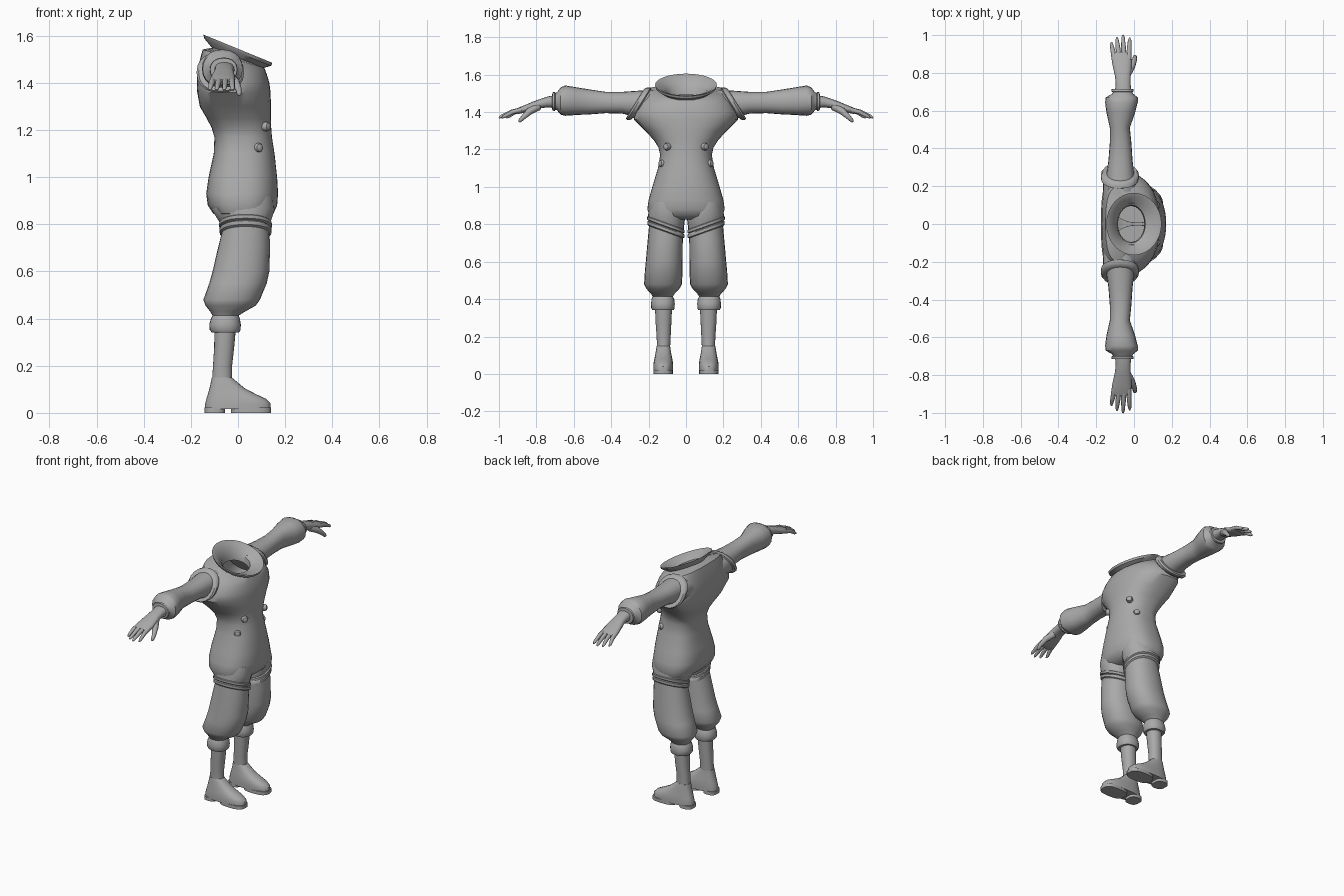
import bpy, bmesh, math
from mathutils import Vector

grey = bpy.data.materials.new("cloth_grey")
grey.diffuse_color = (0.4, 0.4, 0.4, 1)


def spow(v, e):
    return math.copysign(abs(v) ** e, v)


def section(c, u, v, p=2.0, n=24):
    """Closed superellipse around c with half axes u and v."""
    c, u, v = Vector(c), Vector(u), Vector(v)
    out = []
    for i in range(n):
        a = 2 * math.pi * i / n
        out.append(c + u * spow(math.cos(a), 2 / p) + v * spow(math.sin(a), 2 / p))
    return out


def flat(z, x0, x1, y0, y1, ty=0, tx=0, p=2.2, n=24):
    """Level section given by its extents, optionally tilted along y or x."""
    u, v = (x1 - x0) / 2, (y1 - y0) / 2
    return section(((x0 + x1) / 2, (y0 + y1) / 2, z + tx * (x0 + x1) / 2),
                   (u, 0, tx * u), (0, v, ty * v), p, n)


def upright(y, x0, x1, z0, z1, lean=0, p=2.2, n=20):
    """Section across an arm given by its extents."""
    u, v = (x1 - x0) / 2, (z1 - z0) / 2
    return section(((x0 + x1) / 2, y, (z0 + z1) / 2), (u, 0, 0), (0, lean * v, v), p, n)


def loft(name, rings, caps=(True, True), mirror=False, angle=40):
    bm = bmesh.new()
    vs = [[bm.verts.new(p) for p in r] for r in rings]
    n = len(rings[0])
    for a, b in zip(vs, vs[1:]):
        for i in range(n):
            j = (i + 1) % n
            bm.faces.new((a[i], a[j], b[j], b[i]))
    if caps[0]:
        bm.faces.new(vs[0][::-1])
    if caps[1]:
        bm.faces.new(vs[-1])
    bmesh.ops.recalc_face_normals(bm, faces=bm.faces)
    me = bpy.data.meshes.new(name)
    bm.to_mesh(me)
    bm.free()
    me.shade_smooth()
    me.set_sharp_from_angle(angle=math.radians(angle))
    me.materials.append(grey)
    ob = bpy.data.objects.new(name, me)
    bpy.context.collection.objects.link(ob)
    if mirror:
        m = ob.modifiers.new("mirror", "MIRROR")
        m.use_axis = (False, True, False)
        m.use_mirror_merge = False
    return ob


def tube(name, pts, radii, n=10):
    """Round finger-like tube along a path."""
    pts = [Vector(p) for p in pts]
    rings = []
    for i, p in enumerate(pts):
        d = (pts[min(i + 1, len(pts) - 1)] - pts[max(i - 1, 0)]).normalized()
        u = d.cross(Vector((0, 0, 1))).normalized()
        rings.append(section(p, u * radii[i], u.cross(d) * radii[i], 2, n))
    return loft(name, rings, mirror=True, angle=60)


# Torso: each row is height, back, front, x of the widest point, half width, tilt
def torso_ring(z, xb, xf, xs, w, t=0, n=40):
    out = []
    for i in range(n):
        a = 2 * math.pi * i / n
        c, s = math.cos(a), math.sin(a)
        e = 2 / 2.3 if c > 0 else 2 / 2.8
        x = xs + spow(c, e) * ((xf - xs) if c > 0 else (xs - xb))
        out.append(Vector((x, w * spow(s, e), z + t * x)))
    return out


loft("torso", [torso_ring(*r) for r in (
    (0.825, -0.06, 0.11, 0.02, 0.13), (0.845, -0.105, 0.15, 0.02, 0.195),
    (0.88, -0.128, 0.166, 0.02, 0.207), (0.93, -0.135, 0.17, 0.02, 0.2),
    (1.00, -0.125, 0.166, 0.02, 0.18), (1.10, -0.103, 0.155, 0.02, 0.15),
    (1.17, -0.10, 0.144, 0.01, 0.138), (1.21, -0.112, 0.141, -0.01, 0.147),
    (1.25, -0.133, 0.14, -0.03, 0.172), (1.30, -0.162, 0.14, -0.055, 0.218),
    (1.36, -0.173, 0.138, -0.075, 0.278), (1.40, -0.175, 0.133, -0.075, 0.277),
    (1.45, -0.17, 0.122, -0.075, 0.25, -0.1), (1.497, -0.15, 0.112, -0.07, 0.2, -0.3),
    (1.51, -0.10, 0.09, -0.02, 0.11, -0.41))], caps=(True, False))

# Flared open collar, tilted down at the front
loft("collar", [flat(z, a, b, -w, w, tx=-0.41, p=2, n=32) for z, a, b, w in (
    (1.495, -0.10, 0.09, 0.11), (1.53, -0.143, 0.14, 0.16),
    (1.545, -0.147, 0.146, 0.165), (1.54, -0.13, 0.125, 0.147),
    (1.50, -0.09, 0.06, 0.10), (1.46, -0.085, 0.055, 0.095))], caps=(False, False))

# Shoulder with the raised armhole band
LEAN = -0.62
loft("shoulder_band", [upright(y, -0.075 - r, -0.075 + r, 1.445 - h, 1.445 + h, LEAN)
     for y, r, h in ((0.14, 0.088, 0.07), (0.235, 0.09, 0.076), (0.242, 0.1, 0.086),
                     (0.26, 0.101, 0.087), (0.272, 0.092, 0.08), (0.273, 0.065, 0.06))],
     mirror=True)

# Sleeve, puffed above the wrist
loft("sleeve", [upright(*r) for r in (
    (0.20, -0.145, 0.0, 1.38, 1.52, -0.5), (0.27, -0.145, 0.0, 1.38, 1.515, -0.4),
    (0.34, -0.135, -0.008, 1.392, 1.508), (0.43, -0.128, -0.014, 1.394, 1.508),
    (0.51, -0.128, -0.022, 1.388, 1.52), (0.59, -0.146, 0.006, 1.384, 1.533),
    (0.645, -0.153, 0.02, 1.38, 1.542), (0.67, -0.15, 0.02, 1.386, 1.532),
    (0.69, -0.115, -0.005, 1.41, 1.505), (0.698, -0.112, -0.008, 1.412, 1.502),
    (0.702, -0.12, -0.002, 1.406, 1.508), (0.714, -0.118, -0.004, 1.408, 1.505),
    (0.716, -0.1, -0.015, 1.42, 1.49))], mirror=True)

# Wrist and palm
loft("hand", [upright(*r, 0, 2.4, 16) for r in (
    (0.69, -0.102, -0.012, 1.42, 1.492), (0.74, -0.097, -0.018, 1.425, 1.483),
    (0.78, -0.1, -0.018, 1.42, 1.47), (0.82, -0.109, -0.014, 1.407, 1.455),
    (0.86, -0.117, -0.012, 1.397, 1.438), (0.895, -0.117, -0.015, 1.39, 1.424),
    (0.91, -0.11, -0.022, 1.393, 1.415))], mirror=True)

# Four fingers and a thumb
for i, (x, tx, ty) in enumerate(((-0.104, -0.119, 0.962), (-0.079, -0.09, 0.987),
                                 (-0.053, -0.058, 1.0), (-0.028, -0.023, 0.985))):
    tube("finger_%d" % (i + 1),
         [(x, 0.87, 1.415), ((x + tx) / 2, (0.87 + ty) / 2, 1.4),
          (tx, ty - 0.012, 1.376), (tx, ty, 1.369)], (0.014, 0.0125, 0.009, 0.004))
tube("thumb", [(-0.04, 0.79, 1.43), (-0.012, 0.835, 1.405), (0.003, 0.87, 1.372),
               (0.005, 0.888, 1.353), (0.005, 0.893, 1.347)],
     (0.022, 0.019, 0.013, 0.01, 0.004))

# Trouser leg with a double band at the top and a gathered cuff below the knee
T = 0.36
loft("trouser_leg", [flat(*r) for r in (
    (0.92, -0.11, 0.15, 0.005, 0.19), (0.86, -0.11, 0.155, 0.004, 0.2, 0.2),
    (0.808, -0.075, 0.138, 0.012, 0.203, T), (0.804, -0.08, 0.144, 0.007, 0.209, T),
    (0.79, -0.08, 0.144, 0.007, 0.209, T), (0.785, -0.071, 0.136, 0.014, 0.2, T),
    (0.78, -0.078, 0.142, 0.009, 0.207, T), (0.764, -0.078, 0.142, 0.009, 0.207, T),
    (0.758, -0.07, 0.134, 0.016, 0.198, T), (0.70, -0.085, 0.136, 0.018, 0.205, 0.15),
    (0.60, -0.108, 0.133, 0.018, 0.215), (0.55, -0.122, 0.122, 0.018, 0.22),
    (0.48, -0.147, 0.093, 0.022, 0.224), (0.455, -0.138, 0.075, 0.035, 0.212),
    (0.43, -0.118, 0.03, 0.06, 0.188), (0.413, -0.108, 0.003, 0.07, 0.178),
    (0.40, -0.115, 0.008, 0.063, 0.184), (0.375, -0.122, 0.012, 0.06, 0.187),
    (0.352, -0.12, 0.011, 0.061, 0.186), (0.342, -0.112, 0.005, 0.066, 0.18),
    (0.342, -0.095, -0.015, 0.08, 0.16))], mirror=True)

# Shin
loft("shin", [flat(*r) for r in (
    (0.37, -0.1, -0.008, 0.074, 0.166), (0.28, -0.101, -0.016, 0.078, 0.163),
    (0.20, -0.106, -0.025, 0.082, 0.157), (0.14, -0.11, -0.025, 0.085, 0.155),
    (0.10, -0.11, -0.02, 0.085, 0.155))], mirror=True)

# Shoe with a separate heel and sole
loft("shoe", [flat(*r, 0, 0, 2.5) for r in (
    (0.15, -0.111, -0.026, 0.085, 0.156), (0.135, -0.114, -0.008, 0.083, 0.159),
    (0.105, -0.121, 0.028, 0.078, 0.164), (0.08, -0.128, 0.075, 0.073, 0.169),
    (0.06, -0.134, 0.118, 0.07, 0.173), (0.04, -0.139, 0.138, 0.069, 0.175),
    (0.017, -0.14, 0.138, 0.069, 0.175))], mirror=True)
for name, x0, x1, w in (("heel", -0.142, -0.055, 0.045), ("sole", -0.03, 0.141, 0.052)):
    loft(name, [flat(z, x0, x1, 0.122 - w, 0.122 + w, p=2.8) for z in (0, 0.022)],
         mirror=True)

# Two domed buttons on each side of the front
for name, c, d in (("upper_button", (0.118, 0.1, 1.215), (0.8, 0.6, 0)),
                   ("lower_button", (0.085, 0.126, 1.125), (0.55, 0.83, 0))):
    c, d = Vector(c), Vector(d).normalized()
    u, up = Vector((-d.y, d.x, 0)), Vector((0, 0, 1))
    loft(name, [section(c + d * h, u * r, up * r, 2, 12) for h, r in (
        (-0.02, 0.019), (0.006, 0.02), (0.015, 0.016), (0.019, 0.007))], mirror=True)
